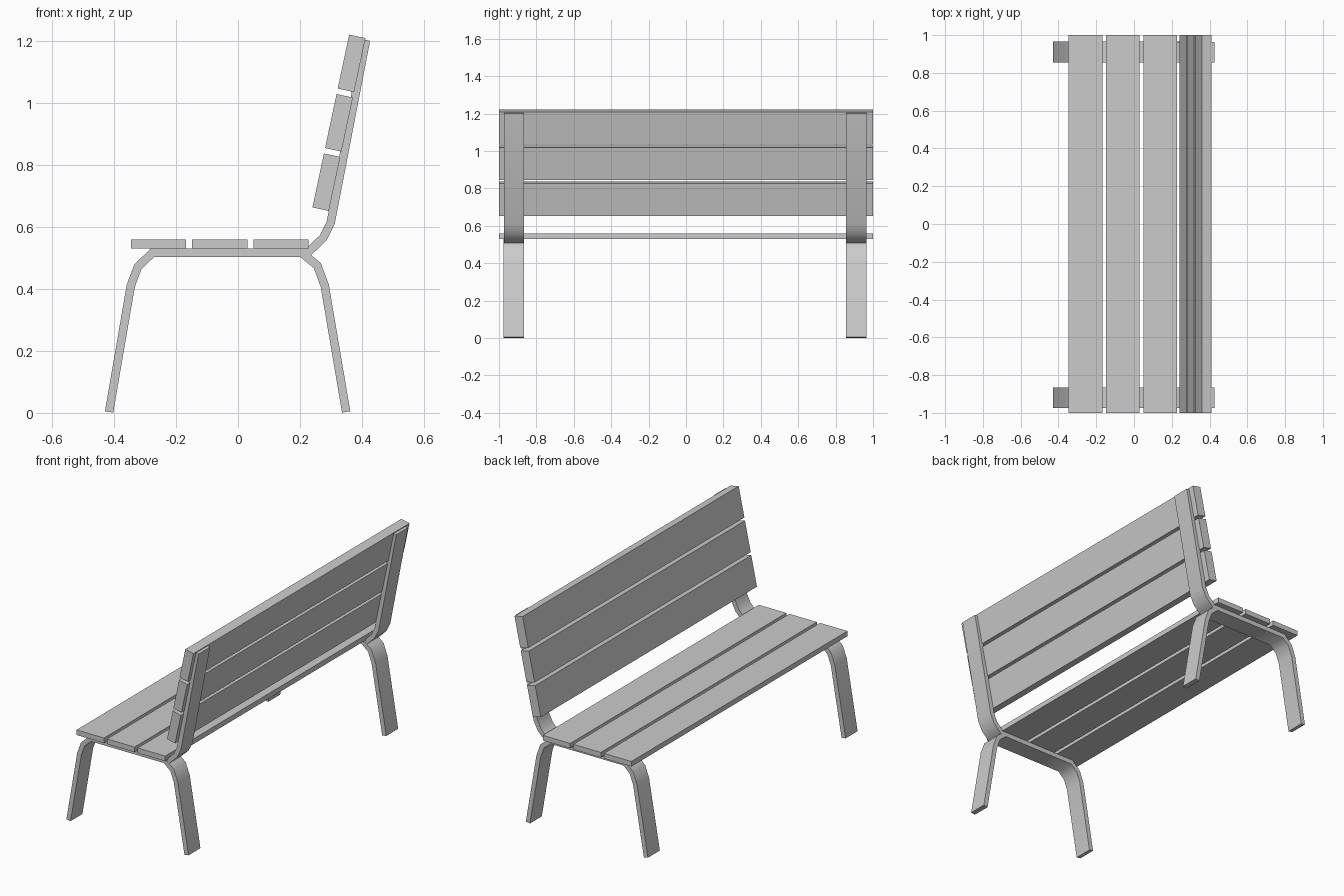
import bpy, math
from mathutils import Vector

if "Cube" in bpy.data.objects:
    bpy.data.objects.remove(bpy.data.objects["Cube"])

THICK = 0.027   # flat bar thickness
WIDTH = 0.11    # flat bar width along y


def bent_bar(name, path, y, width):
    """Flat bar following an x/z centre line, mitred at each bend."""
    pts = [Vector(p) for p in path]
    sides = ([], [])
    for i, p in enumerate(pts):
        a = (p - pts[i - 1]).normalized() if i else None
        b = (pts[i + 1] - p).normalized() if i < len(pts) - 1 else None
        a, b = a or b, b or a
        t = (a + b).normalized()
        n = Vector((-t.y, t.x)) * (THICK / 2 / t.dot(a))
        sides[0].append(p + n)
        sides[1].append(p - n)
    k = len(pts)
    rings = []
    for s in (-1, 1):
        for side in sides:
            rings += [(q.x, y + s * width / 2, q.y) for q in side]
    faces = [(0, k, 3 * k, 2 * k), (k - 1, 3 * k - 1, 4 * k - 1, 2 * k - 1)]
    for i in range(k - 1):
        for a, b in ((0, k), (k, 3 * k), (3 * k, 2 * k), (2 * k, 0)):
            faces.append((a + i, a + i + 1, b + i + 1, b + i))
    me = bpy.data.meshes.new(name)
    me.from_pydata(rings, [], faces)
    ob = bpy.data.objects.new(name, me)
    bpy.context.collection.objects.link(ob)
    bpy.ops.object.select_all(action='DESELECT')
    ob.select_set(True)
    bpy.context.view_layer.objects.active = ob
    bpy.ops.object.mode_set(mode='EDIT')
    bpy.ops.mesh.select_all(action='SELECT')
    bpy.ops.mesh.normals_make_consistent(inside=False)
    bpy.ops.object.mode_set(mode='OBJECT')
    bpy.ops.object.shade_smooth_by_angle(angle=math.radians(48))


def slat(name, x, z, w, h, tilt=0.0):
    """Full-length plank centred at x, z."""
    bpy.ops.mesh.primitive_cube_add(size=1, location=(x, 0, z), rotation=(0, tilt, 0))
    ob = bpy.context.object
    ob.name = name
    ob.scale = (w, 2, h)


# Bent steel bars: one leg arch and one back support at each end
legs = [(-0.416, 0.003), (-0.346, 0.41), (-0.323, 0.472), (-0.276, 0.5165),
        (0.206, 0.5165), (0.256, 0.475), (0.28, 0.41), (0.349, 0.003)]
back = [(0.12, 0.517), (0.225, 0.517), (0.275, 0.565), (0.299, 0.613), (0.413, 1.203)]
for side, y in (("left", -0.92), ("right", 0.91)):
    bent_bar(f"leg_arch_{side}", legs, y, WIDTH)
    bent_bar(f"back_support_{side}", back, y, WIDTH - 0.002)

# Seat planks
for i in range(3):
    slat(f"seat_slat_{i + 1}", -0.257 + i * 0.198, 0.545, 0.178, 0.03)

# Back planks, leaning backwards along the supports
tilt = math.radians(12)
along = Vector((math.sin(tilt), math.cos(tilt)))
across = Vector((math.cos(tilt), -math.sin(tilt)))
start = Vector((0.24, 0.662)) + across * 0.027
for i in range(3):
    c = start + along * (0.09 + i * 0.196)
    slat(f"back_slat_{i + 1}", c.x, c.y, 0.054, 0.178, tilt)
